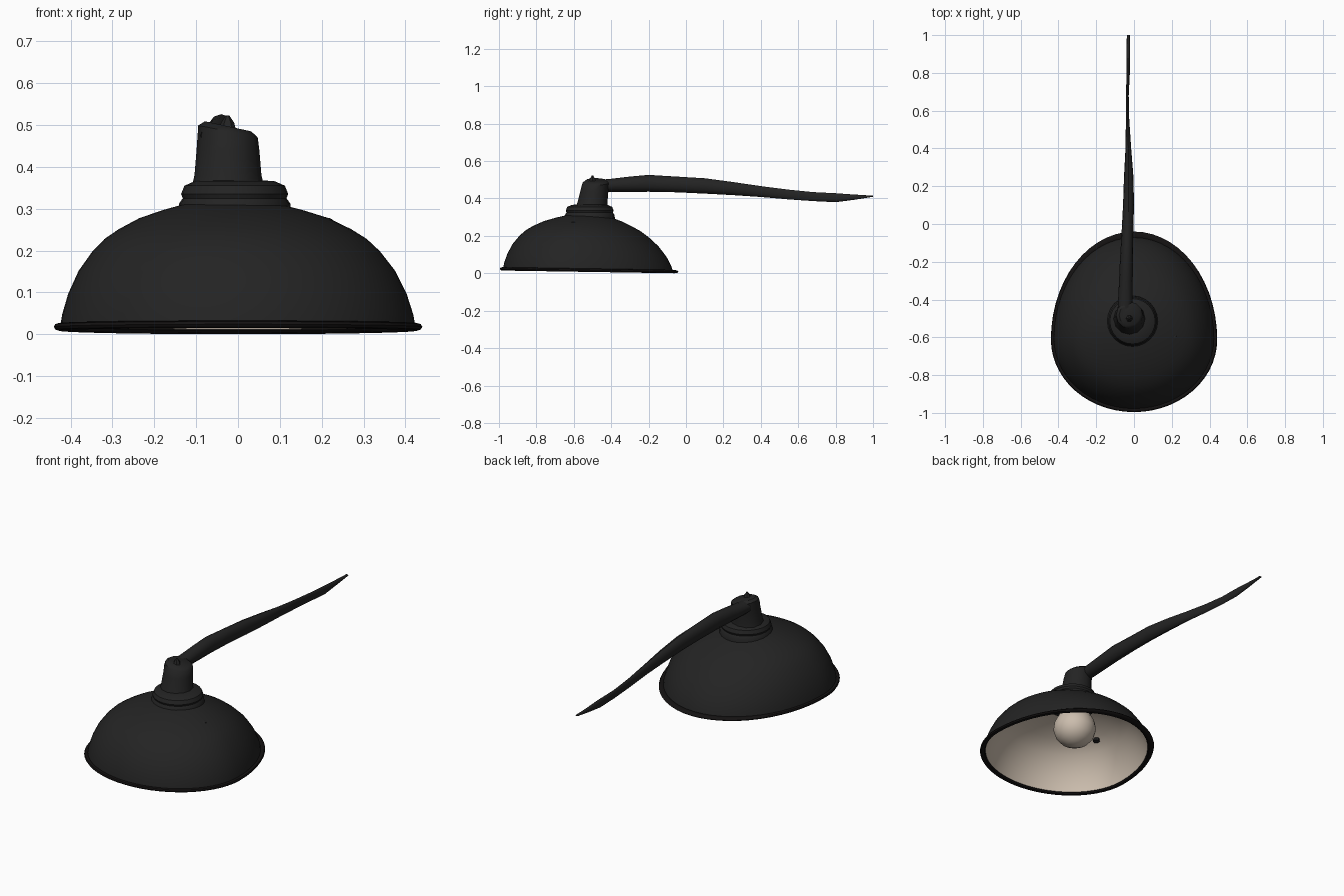
import bpy, bmesh, math
from mathutils import Vector

cube = bpy.data.objects.get("Cube")
if cube:
    bpy.data.objects.remove(cube)


def material(name, colour):
    m = bpy.data.materials.new(name)
    m.use_nodes = True
    m.diffuse_color = (*colour, 1)
    bsdf = m.node_tree.nodes["Principled BSDF"]
    bsdf.inputs["Base Color"].default_value = (*colour, 1)
    bsdf.inputs["Roughness"].default_value = 0.8
    return m


black = material("black enamel", (0.017, 0.017, 0.017))
rim_black = material("rim black", (0.007, 0.006, 0.006))
cream = material("cream enamel", (0.60, 0.51, 0.42))


def loft(name, rings, mats, ring_mat=lambda i: 0, caps=True, wrap=False, angle=40):
    """Skin a row of equally sized point rings."""
    bm = bmesh.new()
    rows = [[bm.verts.new(p) for p in ring] for ring in rings]
    n = len(rows[0])
    for i in range(len(rows) if wrap else len(rows) - 1):
        a, b = rows[i], rows[(i + 1) % len(rows)]
        for j in range(n):
            k = (j + 1) % n
            bm.faces.new((a[j], a[k], b[k], b[j])).material_index = ring_mat(i)
    if caps and not wrap:
        bm.faces.new(rows[0]).material_index = ring_mat(0)
        bm.faces.new(rows[-1]).material_index = ring_mat(len(rows) - 2)
    bmesh.ops.recalc_face_normals(bm, faces=bm.faces)
    mesh = bpy.data.meshes.new(name)
    bm.to_mesh(mesh)
    bm.free()
    for m in mats:
        mesh.materials.append(m)
    ob = bpy.data.objects.new(name, mesh)
    bpy.context.collection.objects.link(ob)
    bpy.ops.object.select_all(action='DESELECT')
    ob.select_set(True)
    bpy.context.view_layer.objects.active = ob
    bpy.ops.object.shade_smooth_by_angle(angle=math.radians(angle))
    return ob


def angles(n):
    return [2 * math.pi * i / n for i in range(n)]


def egg(k, z, n=56):
    """Egg outline: longer at the back near the rim, round near the neck."""
    cx, cy = -0.02 * (1 - k), -0.61 + 0.1 * (1 - k)
    back = 0.38 + 0.18 * k * k
    ring = []
    for a in angles(n):
        s = math.sin(a)
        y = cy + k * s * (back if s > 0 else 0.38)
        tilt = -0.016 * (y + 0.5) * k
        ring.append((cx + 0.435 * k * math.cos(a), y, z + tilt))
    return ring


def disc(x, y, z, r, n=24, lean=0.0):
    return [(x + r * math.cos(a), y + r * math.sin(a), z + lean * math.cos(a))
            for a in angles(n)]


# Shade: black outer skin turning into a cream inner skin
outer = [(0.2, 0.318), (0.38, 0.297), (0.52, 0.277), (0.64, 0.25), (0.72, 0.227),
         (0.79, 0.197), (0.87, 0.15), (0.93, 0.095), (0.965, 0.045), (0.975, 0.018)]
inner = [(k - 0.022, z - 0.012 * (1 - k)) for k, z in reversed(outer)]
loft("shade", [egg(k, z) for k, z in outer + inner], [black, cream],
     lambda i: 0 if i < len(outer) else 1)

# Rolled rim around the opening
lip = [(0.985 + 0.027 * math.cos(a), 0.016 + 0.009 * math.sin(a)) for a in angles(8)]
loft("rim", [egg(k, z) for k, z in lip], [rim_black], wrap=True)

# Stepped collar
steps = [(0.29, 0.135), (0.312, 0.133), (0.325, 0.124), (0.335, 0.128),
         (0.355, 0.12), (0.366, 0.095), (0.368, 0.06)]
loft("collar", [disc(-0.008, -0.515, z, r) for z, r in steps], [black])

# Neck leaning slightly back, with a slanted top
neck = [(0.355, 0.086, -0.503, 0), (0.38, 0.08, -0.5, 0), (0.44, 0.075, -0.49, 0),
        (0.485, 0.071, -0.482, -0.014), (0.497, 0.055, -0.482, -0.012)]
loft("neck", [disc(-0.024, y, z, r, 12, lean) for z, r, y, lean in neck], [black])

# Pointed fixing stud on the neck
loft("top_stud", [disc(-0.025, -0.5, z, r, 6) for z, r in
                  [(0.48, 0.022), (0.505, 0.016), (0.523, 0.004)]], [black])

# Arm: y, centre x, half width, centre z, half height
arm = [(-0.52, -0.052, 0.038, 0.475, 0.025), (-0.42, -0.047, 0.038, 0.469, 0.034),
       (-0.3, -0.043, 0.036, 0.476, 0.041), (-0.2, -0.04, 0.035, 0.481, 0.045),
       (-0.05, -0.035, 0.031, 0.475, 0.042), (0.1, -0.029, 0.029, 0.467, 0.041),
       (0.25, -0.028, 0.025, 0.453, 0.035), (0.4, -0.03, 0.015, 0.437, 0.029),
       (0.55, -0.034, 0.009, 0.421, 0.026), (0.68, -0.035, 0.007, 0.41, 0.024),
       (0.8, -0.031, 0.009, 0.404, 0.024), (0.9, -0.031, 0.009, 0.407, 0.014),
       (1.0, -0.03, 0.008, 0.412, 0.003)]
loft("arm", [[(x + w * math.cos(a), y, z + h * math.sin(a)) for a in angles(12)]
             for y, x, w, z, h in arm], [black])

# Bulb hanging inside the shade
bulb = [(0.05, 0.01), (0.056, 0.04), (0.075, 0.075), (0.105, 0.1), (0.145, 0.112),
        (0.185, 0.106), (0.225, 0.085), (0.26, 0.06), (0.305, 0.05)]
loft("bulb", [disc(-0.02, -0.51, z, r) for z, r in bulb], [cream], angle=60)

# Small bolt heads on the shade
for i, (x, y, z) in enumerate([(-0.27, -0.63, 0.232), (0.21, -0.6, 0.27)]):
    loft("bolt_%d" % (i + 1), [disc(x, y, z + h, r, 8) for h, r in
                               [(-0.012, 0.018), (0.004, 0.016), (0.008, 0.008)]], [black])
